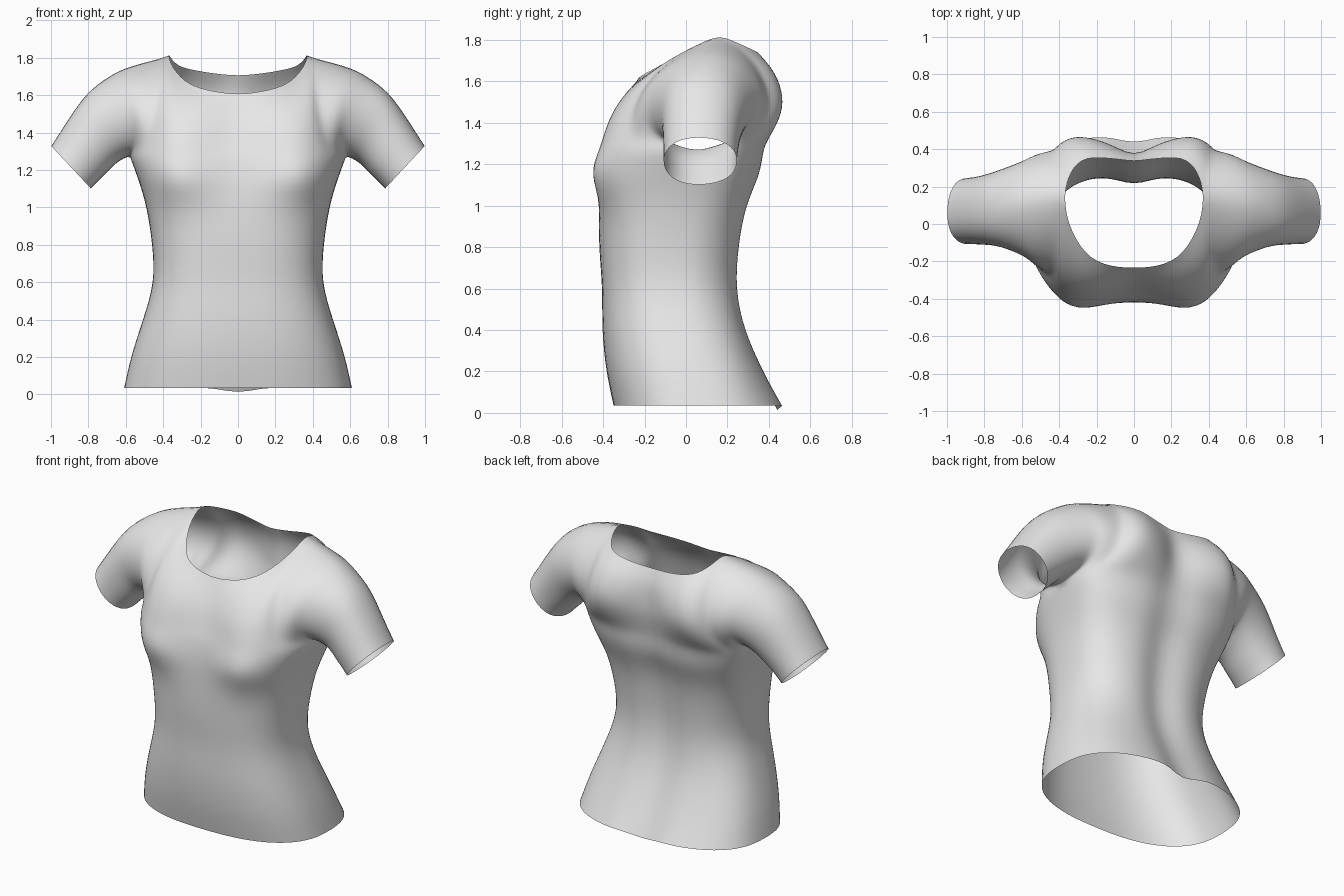
import bpy, bmesh, math
from mathutils import Vector

if "Cube" in bpy.data.objects:
    bpy.data.objects.remove(bpy.data.objects["Cube"])

COLS, ROWS, ARM_ROWS = 12, 10, 8
NECK_COLS = 8


def spline(pts, t):
    """Catmull-Rom through pts, t in 0..1."""
    n = len(pts) - 1
    i = min(int(t * n), n - 1)
    f = t * n - i
    b, c = pts[i], pts[i + 1]
    a = pts[i - 1] if i else b * 2 - c
    d = pts[i + 2] if i + 2 <= n else c * 2 - b
    return (b * 2 + (c - a) * f + (a * 2 - b * 5 + c * 4 - d) * f**2
            + (b * 3 - a - c * 3 + d) * f**3) * 0.5


def curve(pts, n):
    """n + 1 points evenly spaced along a smooth curve."""
    pts = [Vector(p) for p in pts]
    dense = [spline(pts, i / 240) for i in range(241)]
    dist = [0]
    for p, q in zip(dense, dense[1:]):
        dist.append(dist[-1] + (q - p).length)
    return [dense[min(range(241), key=lambda k: abs(dist[k] - dist[-1] * i / n))]
            for i in range(n + 1)]


def grid(bm, rows):
    vs = [[bm.verts.new(p) for p in row] for row in rows]
    for r, s in zip(vs, vs[1:]):
        for k in range(len(r) - 1):
            bm.faces.new((r[k], r[k + 1], s[k + 1], s[k]))


def coons(bottom, top, left, right):
    """Patch filling four boundary curves."""
    n, m = len(bottom) - 1, len(left) - 1
    rows = []
    for j in range(m + 1):
        v = j / m
        row = []
        for i in range(n + 1):
            u = i / n
            p = bottom[i].lerp(top[i], v) + left[j].lerp(right[j], u)
            p -= bottom[0].lerp(bottom[n], u).lerp(top[0].lerp(top[n], u), v)
            row.append(p)
        rows.append(row)
    return rows


# Torso stations: height, half width, front, side seam, back
torso = [Vector(s) for s in (
    (.61, -.35, .05, .46, .035), (.575, -.385, .02, .37, .2),
    (.51, -.405, -.02, .28, .4), (.452, -.405, -.05, .24, .6),
    (.46, -.42, -.04, .25, .8), (.49, -.42, -.01, .285, 1.0),
    (.535, -.405, .03, .35, 1.15), (.58, -.385, .05, .365, 1.27))]


def torso_row(t, back):
    w, front, side, rear, z = spline(torso, t)
    depth = (rear if back else front) - side
    row = []
    for i in range(COLS + 1):
        a = math.pi / 2 * i / COLS
        p = .8 - .1 * t
        x = w * math.sin(a) ** p
        y = side + depth * max(math.cos(a), 0) ** p
        dip = (1 - t) ** 12 * .03 * math.exp(-(x / .07) ** 2) if back else 0
        row.append(Vector((x, y, z - dip)))
    return row


# Neckline, shoulder seam, armhole and centre lines of the left half
shoulder = curve([(.37, .16, 1.822), (.5, .14, 1.79), (.64, .12, 1.745)], COLS - NECK_COLS)
neck = {
    False: [(0, -.235, 1.605), (.13, -.225, 1.62), (.24, -.175, 1.65),
            (.31, -.08, 1.7), (.36, .04, 1.77), (.37, .16, 1.822)],
    True: [(0, .335, 1.705), (.12, .35, 1.715), (.24, .355, 1.735),
           (.3, .33, 1.748), (.35, .25, 1.785), (.37, .16, 1.822)]}
armhole = {
    False: [(.58, .05, 1.27), (.555, -.1, 1.32), (.56, -.185, 1.43),
            (.59, -.16, 1.58), (.62, -.03, 1.7), (.64, .12, 1.745)],
    True: [(.58, .05, 1.27), (.56, .2, 1.32), (.56, .31, 1.42),
           (.59, .33, 1.56), (.62, .25, 1.69), (.64, .12, 1.745)]}
centre = {
    False: [(0, -.385, 1.27), (0, -.32, 1.44), (0, -.235, 1.605)],
    True: [(0, .365, 1.27), (0, .395, 1.45), (0, .38, 1.6), (0, .335, 1.705)]}

# Sleeve rings: top x, top z, bottom x, bottom z, front y, back y
sleeve = [(.79, 1.635, .645, 1.235, -.125, .275),
          (.9, 1.49, .715, 1.165, -.115, .245),
          (1.0, 1.33, .785, 1.1, -.11, .23)]


def sleeve_point(ring, s, back):
    tx, tz, bx, bz, yf, yb = ring
    k = (1 - math.cos(math.pi * s)) / 2
    y = (yf + yb) / 2 + (yb - yf) / 2 * math.sin(math.pi * s) ** .85 * (1 if back else -1)
    return Vector((bx + (tx - bx) * k, y, bz + (tz - bz) * k))


bm = bmesh.new()
for back in (False, True):
    # Lower torso, then chest or back panel, then half the sleeve
    rows = [torso_row(j / 14, back) for j in range(15)]
    grid(bm, rows)
    top = curve(neck[back], NECK_COLS) + shoulder[1:]
    arm = curve(armhole[back], ROWS)
    grid(bm, coons(rows[-1], top, curve(centre[back], ROWS), arm))
    strips = []
    for j, p in enumerate(arm):
        path = [p] + [sleeve_point(r, j / ROWS, back) for r in sleeve]
        strips.append([spline(path, i / ARM_ROWS) for i in range(ARM_ROWS + 1)])
    grid(bm, strips)

bmesh.ops.remove_doubles(bm, verts=bm.verts, dist=.002)

# Bust fullness and spine groove
for v in bm.verts:
    x, y, z = v.co
    if y < 0:
        sz = .085 if z < 1.16 else .13
        swell = math.exp(-((x - .34) / .13) ** 2 / 2 - ((z - 1.16) / sz) ** 2 / 2)
        v.co.y -= .095 * swell * min(1, -y / .2)
    elif y > .1:
        fade = max(0, min(1, (1.7 - z) / .2))
        v.co.y += fade * (.018 - .05 * math.exp(-(x / .1) ** 2)) * min(1, (y - .1) / .1)
    if abs(v.co.x) < .001:
        v.co.x = 0

# Relax the surface slightly, keeping open edges in place
inner = [v for v in bm.verts if not v.is_boundary]
for _ in range(2):
    bmesh.ops.smooth_vert(bm, verts=inner, factor=.3, use_axis_x=True,
                          use_axis_y=True, use_axis_z=True)
bmesh.ops.recalc_face_normals(bm, faces=bm.faces)
if sum(f.normal.y * f.calc_center_median().y for f in bm.faces) < 0:
    bmesh.ops.reverse_faces(bm, faces=bm.faces)

mesh = bpy.data.meshes.new("shirt")
bm.to_mesh(mesh)
bm.free()
shirt = bpy.data.objects.new("shirt", mesh)
bpy.context.collection.objects.link(shirt)

fabric = bpy.data.materials.new("light grey fabric")
fabric.use_nodes = True
grey = (.8, .8, .8, 1)
fabric.diffuse_color = grey
fabric.node_tree.nodes["Principled BSDF"].inputs["Base Color"].default_value = grey
mesh.materials.append(fabric)

mirror = shirt.modifiers.new("mirror", "MIRROR")
mirror.use_clip = True
subsurf = shirt.modifiers.new("subdivision", "SUBSURF")
subsurf.levels = subsurf.render_levels = 1
for poly in mesh.polygons:
    poly.use_smooth = True
